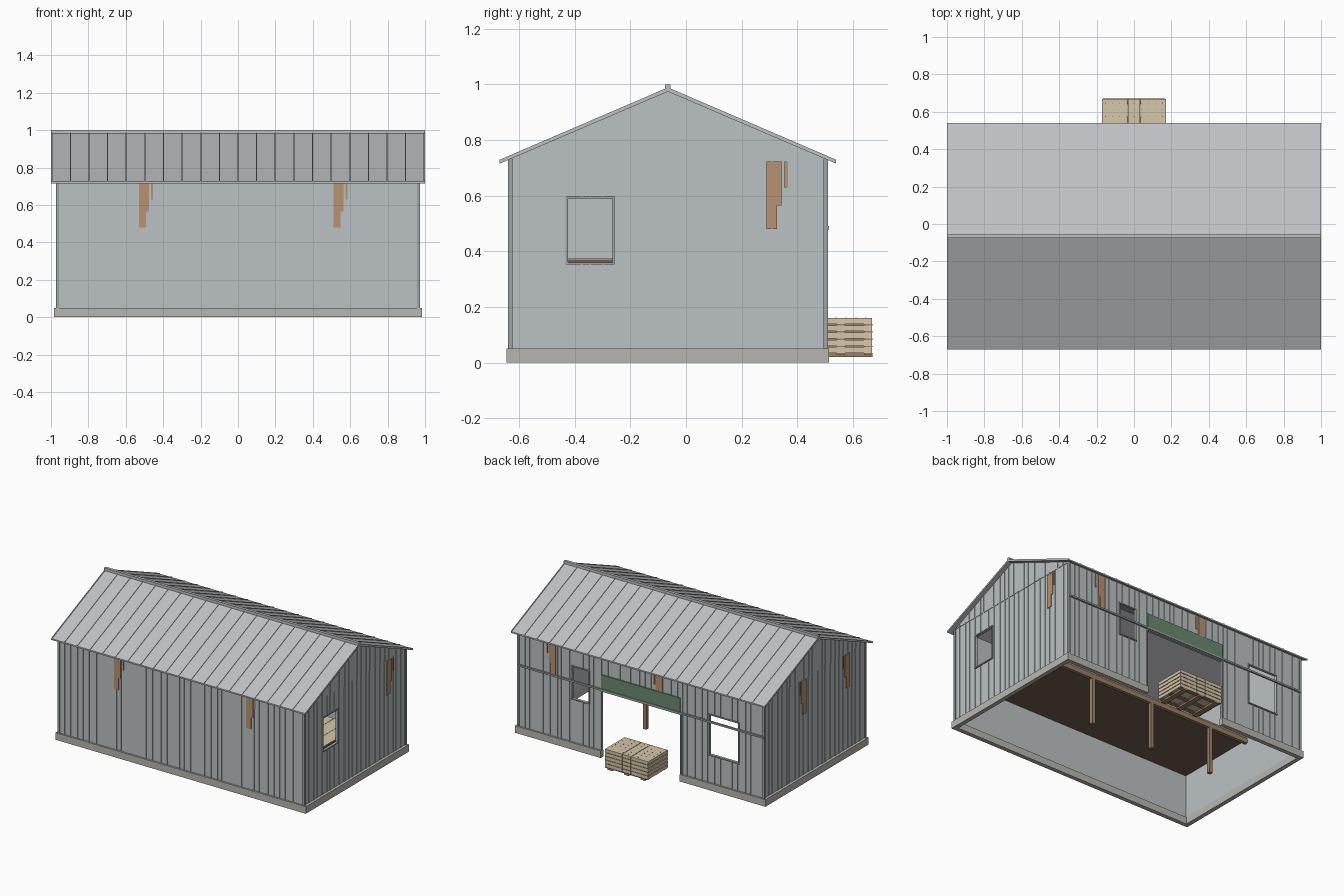
import bpy, bmesh, math, random
from mathutils import Vector

if "Cube" in bpy.data.objects:
    bpy.data.objects.remove(bpy.data.objects["Cube"])

random.seed(4)
RIDGE_Y, F, B, EX = -0.065, -0.632, 0.502, 0.965   # ridge, front wall, back wall, end wall
Z0, ZE = 0.05, 0.735                               # plinth top, eaves


def mat(name, r, g, b):
    m = bpy.data.materials.new(name)
    m.diffuse_color = (r, g, b, 1)
    m.use_nodes = True
    m.node_tree.nodes["Principled BSDF"].inputs["Base Color"].default_value = m.diffuse_color
    return m


WALL = mat("sheet_metal", .50, .54, .55)
TRIM = mat("trim_metal", .34, .37, .38)
ROOF = mat("roof_metal", .52, .53, .55)
STONE = mat("concrete", .48, .47, .43)
RUST = mat("rust", .48, .29, .17)
GREEN = mat("green_paint", .15, .25, .16)
TAN = mat("pale_wood", .68, .57, .41)
BROWN = mat("dark_wood", .17, .11, .08)
POST = mat("post_wood", .33, .22, .14)


def finish(name, bm, m):
    bmesh.ops.recalc_face_normals(bm, faces=bm.faces)
    me = bpy.data.meshes.new(name)
    bm.to_mesh(me)
    bm.free()
    me.materials.append(m)
    ob = bpy.data.objects.new(name, me)
    bpy.context.collection.objects.link(ob)
    return ob


def boxes(name, items, m):
    """One object from (x0,x1,y0,y1,z0,z1) boxes."""
    bm = bmesh.new()
    for x0, x1, y0, y1, z0, z1 in items:
        vs = bmesh.ops.create_cube(bm, size=1)["verts"]
        for v in vs:
            v.co = Vector(((x0 + x1) / 2 + v.co.x * (x1 - x0),
                           (y0 + y1) / 2 + v.co.y * (y1 - y0),
                           (z0 + z1) / 2 + v.co.z * (z1 - z0)))
    return finish(name, bm, m)


def prism(name, outline, x0, x1, m):
    """Extrude a (y,z) outline along x."""
    bm = bmesh.new()
    f = bm.faces.new([bm.verts.new((x0, y, z)) for y, z in outline])
    ext = bmesh.ops.extrude_face_region(bm, geom=[f])["geom"]
    bmesh.ops.translate(bm, vec=(x1 - x0, 0, 0),
                        verts=[v for v in ext if isinstance(v, bmesh.types.BMVert)])
    return finish(name, bm, m)


def roof_z(y):
    half = (RIDGE_Y + 0.67) if y < RIDGE_Y else (0.54 - RIDGE_Y)
    return 0.985 - 0.26 * abs(y - RIDGE_Y) / half


def on_wall(side, u0, u1, d0, d1, z0, z1):
    """Box at distances d0..d1 outside a wall plane; u runs along the wall."""
    if side in "fb":
        s, p = (-1, F) if side == "f" else (1, B)
        a, b = sorted((p + s * d0, p + s * d1))
        return (u0, u1, a, b, z0, z1)
    s = 1 if side == "r" else -1
    a, b = sorted((s * (EX + d0), s * (EX + d1)))
    return (a, b, u0, u1, z0, z1)


def spans(u, holes):
    """Solid height ranges at u, leaving out the openings."""
    z, out = Z0, []
    for a, b, lo, hi in sorted(holes, key=lambda h: h[2]):
        if a < u < b:
            if lo > z:
                out.append((z, lo))
            z = hi
    return out + [(z, ZE)]


NAMES = {"f": "front", "b": "back", "l": "left", "r": "right"}
HOLES = {"f": [], "l": [], "r": [(-.425, -.265, .36, .59)],
         "b": [(-.31, .31, .04, .47), (-.765, -.54, .25, .53), (.41, .54, .36, .585)]}

# walls, ribs and opening frames
for side, holes in HOLES.items():
    lo, hi = (-EX, EX) if side in "fb" else (F, B)
    cuts = sorted({lo, hi, *[h[0] for h in holes], *[h[1] for h in holes]})
    boxes(NAMES[side] + "_wall",
          [on_wall(side, a, b, -.01, 0, z0, z1) for a, b in zip(cuts, cuts[1:])
           for z0, z1 in spans((a + b) / 2, holes)], WALL)
    ribs, n = [], round((hi - lo) / .05)
    for i in range(1, n):
        u = lo + (hi - lo) * i / n + random.uniform(-.012, .012)
        ribs += [on_wall(side, u - .003, u + .003, 0, .004, z0, z1) for z0, z1 in spans(u, holes)]
        if side in "lr":
            ribs.append(on_wall(side, u - .003, u + .003, .002, .006, ZE, roof_z(u) - .012))
    boxes(NAMES[side] + "_wall_ribs", ribs, WALL)
    frame, t = [], .008
    for a, b, z0, z1 in holes:
        frame += [on_wall(side, a - t, a, -.012, .006, z0, z1 + t),
                  on_wall(side, b, b + t, -.012, .006, z0, z1 + t),
                  on_wall(side, a, b, -.012, .006, z1, z1 + t)]
        if z0 > .1:
            frame.append(on_wall(side, a - t, b + t, -.012, .008, z0 - t, z0))
    if frame:
        boxes(NAMES[side] + "_opening_frames", frame, TRIM)

# gable panels
for s, nm in ((1, "right"), (-1, "left")):
    prism(nm + "_gable", [(F, ZE - .004), (B, ZE - .004), (B, roof_z(B) - .01),
                          (RIDGE_Y, .975), (F, roof_z(F) - .01)],
          s * (EX - .01), s * (EX + .003), WALL)

# corner trims
boxes("corner_trims", [(sx * EX - .008, sx * EX + .008, y - .008, y + .008, Z0, ZE)
                       for sx in (1, -1) for y in (F, B)], TRIM)

# plinth, open at the doorway and underneath
boxes("plinth", [(-.985, .985, -.645, -.615, 0, Z0), (-.985, -.955, -.615, .485, 0, Z0),
                 (.955, .985, -.615, .485, 0, Z0), (-.985, -.31, .485, .515, 0, Z0),
                 (.31, .985, .485, .515, 0, Z0)], STONE)

# roof slopes with standing seams and ridge cap
for nm, ye in (("front", -.67), ("back", .54)):
    prism(nm + "_roof", [(RIDGE_Y, .985), (ye, .725), (ye, .715), (RIDGE_Y, .974)], -1, 1, ROOF)
    bm = bmesh.new()
    for i in range(21):
        x = -.996 + 1.992 * i / 20
        prof = [(RIDGE_Y, .984), (ye, .724), (ye, .729), (RIDGE_Y, .989)]
        r = [[bm.verts.new((x + d, y, z)) for y, z in prof] for d in (-.003, .003)]
        bm.faces.new(r[0])
        bm.faces.new(r[1])
        for k in range(4):
            j = (k + 1) % 4
            bm.faces.new((r[0][k], r[0][j], r[1][j], r[1][k]))
    finish(nm + "_roof_seams", bm, ROOF)
boxes("ridge_cap", [(-1, 1, RIDGE_Y - .01, RIDGE_Y + .01, .978, 1.0)], ROOF)

# rust streaks hanging from the eaves: (wall, start)
streaks = []
for side, u in (("f", -.53), ("f", .51), ("r", .29), ("l", .035), ("l", -.455), ("b", .67), ("b", -.17)):
    for a, b, z in ((0, .038, .48), (.038, .054, .565), (.064, .076, .63)):
        streaks.append(on_wall(side, u + a, u + b, 0, .0055, z, .722))
boxes("rust_streaks", streaks, RUST)

# door track and green header panel
boxes("door_track", [(-.97, .97, B, B + .012, .478, .49)], TRIM)
boxes("header_panel", [(-.31, .31, B, B + .009, .492, .59)], GREEN)

# loft: underside, boards, beam and posts
boxes("loft_deck", [(-.955, .955, F + .01, -.01, .358, .37)], BROWN)
boxes("loft_boards", [(-.955 + .0955 * i, -.955 + .0955 * i + .0935, F + .01, -.01, .37, .376)
                      for i in range(20)], TAN)
boxes("loft_beam", [(-.955, .955, -.032, -.008, .33, .358)], POST)
boxes("loft_posts", [(x - .013, x + .013, -.033, -.007, 0, .33) for x in (-.65, -.16, .33)], POST)

# stack of wooden pallets in the doorway
deck, spacers, nails = [], [], []
Y0, Y1 = .447, .668
for k in range(5):
    z = .034 + k * .0262
    for a, b in ((-.17, -.036), (-.033, .033), (.036, .17)):
        deck.append((a, b, Y0, Y1, z, z + .0212))
    for x in (-.13, 0, .13):
        zs = .02 if k == 0 else z - .005
        spacers.append((x - .018, x + .018, Y0, Y1 + .003, zs, z))
    spacers += [(-.166, .166, y - .015, y + .015, z - .005, z) for y in (Y0 + .017, .557, Y1 - .013)]
for i in range(9):
    for j in range(6):
        x, y = -.152 + .038 * i, Y0 + .02 + .036 * j
        nails.append((x - .002, x + .002, y - .002, y + .002, .159, .1615))
boxes("pallet_boards", deck, TAN)
boxes("pallet_spacers", spacers, POST)
boxes("pallet_nails", nails, BROWN)
